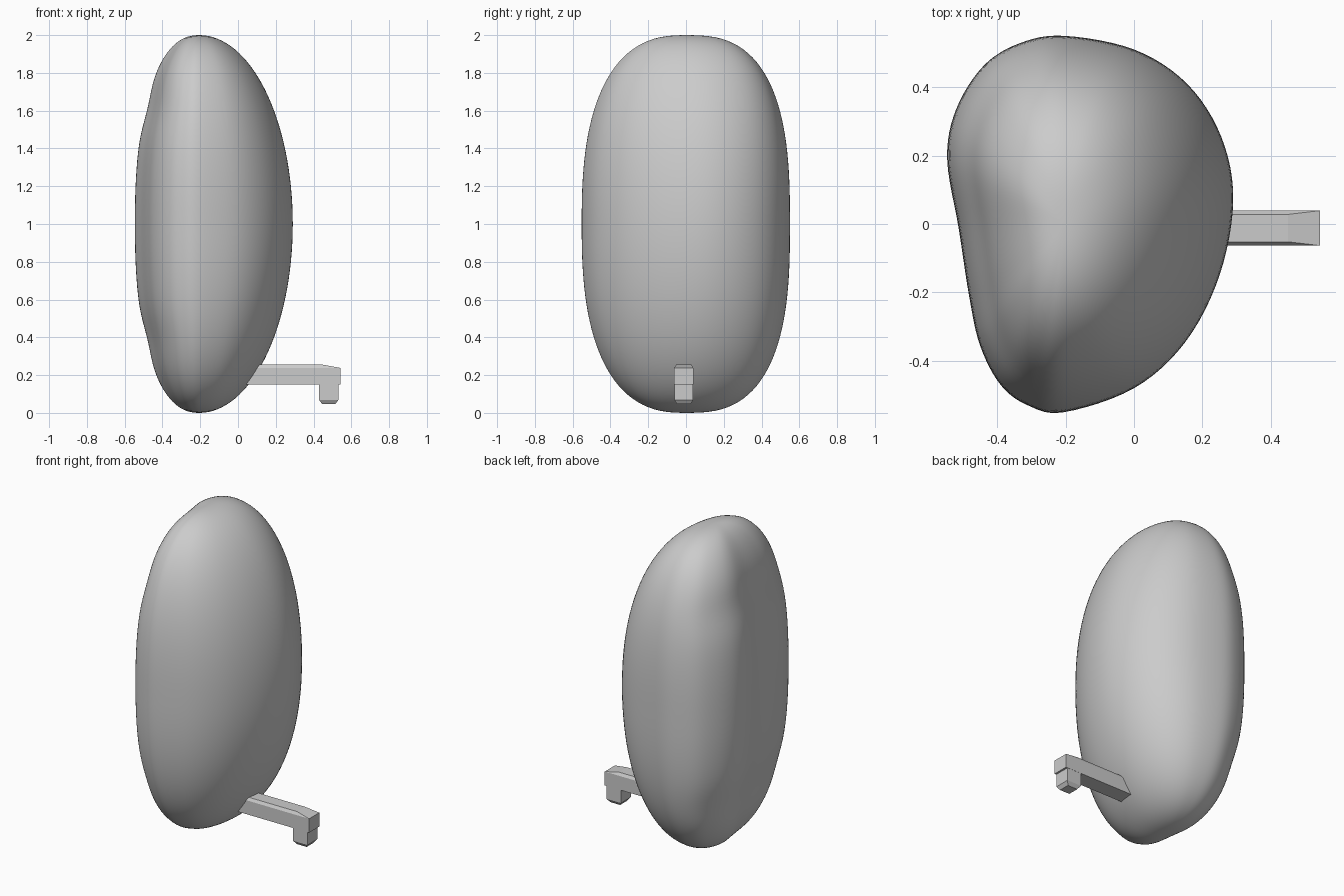
import bpy, bmesh, math
from mathutils import Vector

if "Cube" in bpy.data.objects:
    bpy.data.objects.remove(bpy.data.objects["Cube"])

PIVOT = -0.205   # x of the ridge line the body tapers toward


def add_object(name, bm, smooth):
    bmesh.ops.recalc_face_normals(bm, faces=bm.faces[:])
    for f in bm.faces:
        f.smooth = smooth
    me = bpy.data.meshes.new(name)
    bm.to_mesh(me)
    bm.free()
    ob = bpy.data.objects.new(name, me)
    bpy.context.collection.objects.link(ob)
    return ob


def closed_spline(pts, steps):
    """Sample a closed Catmull-Rom curve through 2D points."""
    out, n = [], len(pts)
    for i in range(n):
        a, b, c, d = (Vector(pts[(i + k) % n]) for k in (-1, 0, 1, 2))
        for s in range(steps):
            t = s / steps
            out.append(0.5 * (2 * b + (c - a) * t + (2 * a - 5 * b + 4 * c - d) * t * t
                              + (3 * b - a - 3 * c + d) * t ** 3))
    return out


def taper(h, p):
    return max(0.0, 1 - h ** p) ** (1 / p)


# Body: plan outline lofted through rings that shrink toward both ends
outline = closed_spline([
    (0.29, 0.07), (0.255, 0.255), (0.155, 0.41), (0, 0.51), (PIVOT, 0.55),
    (-0.335, 0.528), (-0.44, 0.462), (-0.52, 0.335), (-0.546, 0.19),
    (-0.512, -0.015), (-0.482, -0.21), (-0.45, -0.355), (-0.39, -0.47),
    (-0.31, -0.53), (PIVOT, -0.55), (0, -0.48), (0.15, -0.345), (0.25, -0.15)], 6)
bm = bmesh.new()
RINGS = 64
rings = []
for i in range(1, RINGS):
    c = -math.cos(math.pi * i / RINGS)
    h = abs(c)
    right = taper(h, 2.0)
    left = taper(h, 2.3) - 0.04 * math.exp(-((h - 0.62) / 0.13) ** 2)
    back, front = taper(h, 2.75), taper(h, 2.55)
    ring = []
    for p in outline:
        dx = p.x - PIVOT
        x = PIVOT + dx * (right if dx > 0 else left)
        y = p.y * (back if p.y > 0 else front)
        ring.append(bm.verts.new((x, y, 1 + c)))
    rings.append(ring)
n = len(outline)
for a, b in zip(rings, rings[1:]):
    for j in range(n):
        k = (j + 1) % n
        bm.faces.new((a[j], a[k], b[k], b[j]))
for ring, z in ((rings[0], 0), (rings[-1], 2)):
    pole = bm.verts.new((PIVOT, 0, z))
    for j in range(n):
        bm.faces.new((ring[j], ring[(j + 1) % n], pole))
add_object("body", bm, True)


def hull(name, boxes):
    """Convex part from rectangles (x0, x1, half_width, z)."""
    bm = bmesh.new()
    for x0, x1, w, z in boxes:
        for x in (x0, x1):
            for s in (-1, 1):
                bm.verts.new((x, -0.012 + s * w, z))
    bmesh.ops.convex_hull(bm, input=bm.verts[:])
    bmesh.ops.dissolve_limit(bm, angle_limit=0.01, verts=bm.verts[:], edges=bm.edges[:])
    return add_object(name, bm, False)


# Arm with chamfered top, and the peg under its tip
hull("arm", [(-0.06, 0.543, 0.051, 0.15), (-0.06, 0.543, 0.051, 0.238),
             (-0.06, 0.45, 0.04, 0.255)])
hull("peg", [(0.43, 0.531, 0.05, 0.17), (0.43, 0.531, 0.05, 0.068),
             (0.446, 0.515, 0.035, 0.046)])
